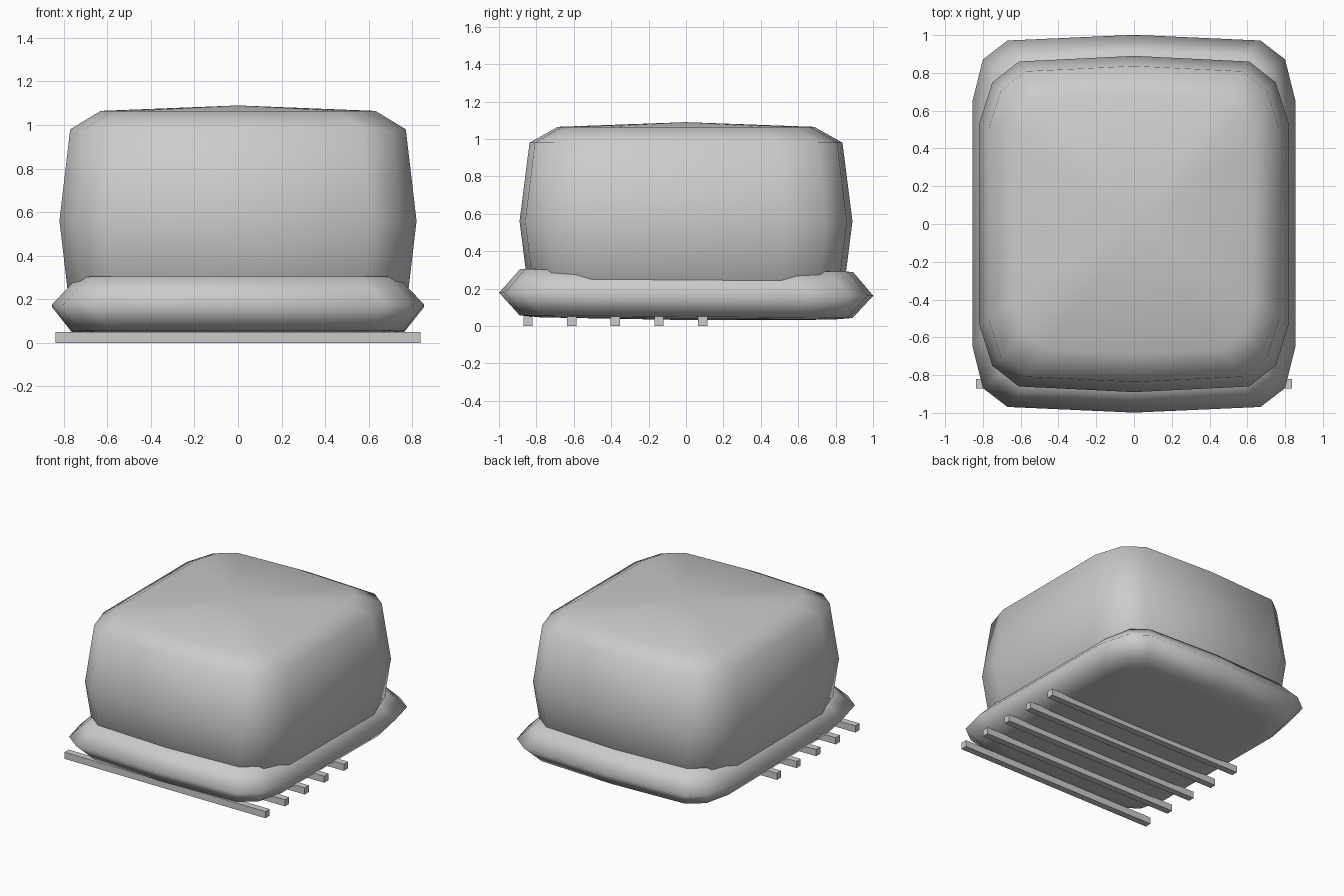
import bpy
import bmesh

cube = bpy.data.objects.get("Cube")
if cube:
    bpy.data.objects.remove(cube, do_unlink=True)

grey = bpy.data.materials.new("plain_grey")
grey.use_nodes = True
colour = (0.6, 0.6, 0.6, 1)
grey.diffuse_color = colour
grey.node_tree.nodes["Principled BSDF"].inputs["Base Color"].default_value = colour


def finish(name, bm):
    bmesh.ops.recalc_face_normals(bm, faces=bm.faces)
    mesh = bpy.data.meshes.new(name)
    bm.to_mesh(mesh)
    bm.free()
    mesh.materials.append(grey)
    obj = bpy.data.objects.new(name, mesh)
    bpy.context.collection.objects.link(obj)
    return obj


def outline(quarter):
    """Mirror a quarter outline (from the y axis to the x axis) into a loop."""
    right = quarter + [(x, -y) for x, y in reversed(quarter[:-1])]
    return right + [(-x, y) for x, y in reversed(right[1:-1])]


def pillow(name, quarter, levels, bottom, top):
    """Stack scaled outlines (scale x, scale y, z) and close with shallow peaks."""
    bm = bmesh.new()
    loop = outline(quarter)
    rings = [[bm.verts.new((x * sx, y * sy, z)) for x, y in loop] for sx, sy, z in levels]
    n = len(loop)
    for low, high in zip(rings, rings[1:]):
        for i in range(n):
            j = (i + 1) % n
            bm.faces.new((low[i], low[j], high[j], high[i]))
    for ring, z in ((rings[0], bottom), (rings[-1], top)):
        centre = bm.verts.new((0, 0, z))
        for i in range(n):
            bm.faces.new((ring[i], ring[(i + 1) % n], centre))
    for face in bm.faces:
        face.smooth = True
    return finish(name, bm)


# Tall rounded cover
pillow("cover",
       [(0, 0.89), (0.61, 0.86), (0.75, 0.75), (0.82, 0.53), (0.82, 0)],
       [(0.77, 0.77, 0.06), (0.94, 0.94, 0.14), (1, 1, 0.56),
        (0.94, 0.94, 0.98), (0.77, 0.77, 1.065)], 0.06, 1.09)

# Low cushion-like tray, tipped very slightly
tray = pillow("tray",
              [(0, 1), (0.67, 0.97), (0.8, 0.87), (0.855, 0.65), (0.855, 0)],
              [(0.76, 0.78, 0.04), (0.89, 0.89, 0.05), (1, 1, 0.17),
               (0.86, 0.89, 0.297)], 0.032, 0.305)
tray.rotation_euler.x = -0.008

# Slats under the front part of the tray
for k in range(5):
    bm = bmesh.new()
    bmesh.ops.create_cube(bm, size=1)
    bmesh.ops.scale(bm, vec=(1.675, 0.05, 0.05), verts=bm.verts)
    slat = finish(f"slat_{k + 1}", bm)
    slat.location = (0, -0.845 + k * 0.2335, 0.025)
